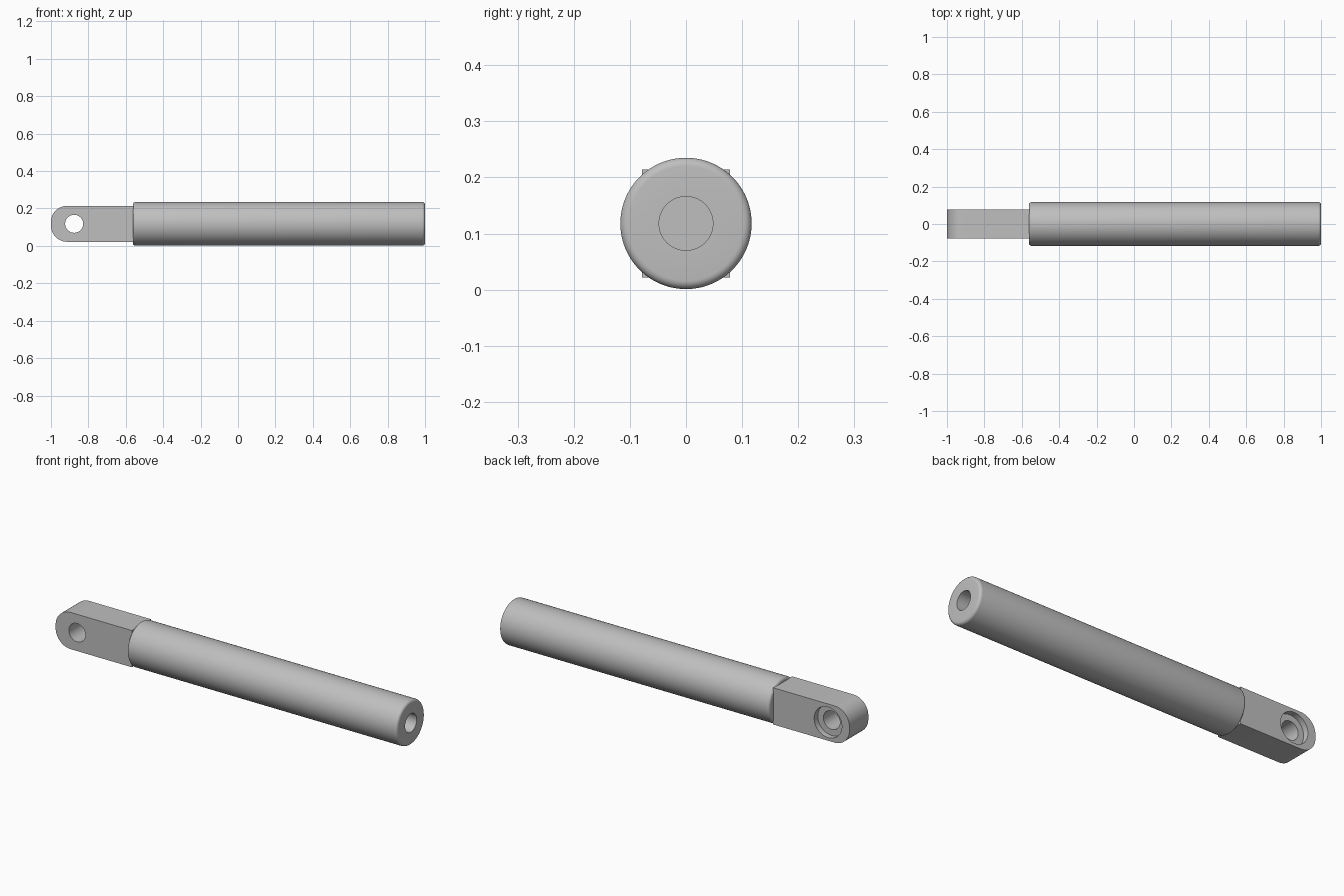
import bpy, bmesh, math
from mathutils import Matrix, Vector

cube = bpy.data.objects.get("Cube")
if cube:
    bpy.data.objects.remove(cube, do_unlink=True)

AXIS_Z = 0.118          # height of the rod axis
JOINT_X = -0.562        # where the barrel meets the eye block
EYE_X = -0.876          # centre of the pin hole

grey = bpy.data.materials.new("plain grey")
grey.use_nodes = True
colour = (0.52, 0.52, 0.52, 1)
grey.diffuse_color = colour
grey.node_tree.nodes["Principled BSDF"].inputs["Base Color"].default_value = colour


def make_object(name, bm):
    bmesh.ops.recalc_face_normals(bm, faces=bm.faces)
    mesh = bpy.data.meshes.new(name)
    bm.to_mesh(mesh)
    bm.free()
    mesh.materials.append(grey)
    obj = bpy.data.objects.new(name, mesh)
    bpy.context.collection.objects.link(obj)
    return obj


def activate(obj):
    bpy.ops.object.select_all(action='DESELECT')
    obj.select_set(True)
    bpy.context.view_layer.objects.active = obj


def lathe(name, profile, steps=96):
    """Spin (x, radius) points around the rod axis."""
    bm = bmesh.new()
    verts = [bm.verts.new((x, 0, AXIS_Z + r)) for x, r in profile]
    edges = [bm.edges.new(pair) for pair in zip(verts, verts[1:])]
    bmesh.ops.spin(bm, geom=verts + edges, cent=(0, 0, AXIS_Z), axis=(1, 0, 0),
                   angle=math.tau, steps=steps)
    bmesh.ops.remove_doubles(bm, verts=bm.verts, dist=1e-5)
    return make_object(name, bm)


def drill(target, radius, y_min, y_max):
    """Cut a round hole along y at the eye centre."""
    bm = bmesh.new()
    place = Matrix.Translation((EYE_X, (y_min + y_max) / 2, AXIS_Z))
    bmesh.ops.create_cone(bm, cap_ends=True, segments=64, radius1=radius, radius2=radius,
                          depth=y_max - y_min,
                          matrix=place @ Matrix.Rotation(math.pi / 2, 4, 'X'))
    cutter = make_object("hole_cutter", bm)
    cutter.hide_render = True
    mod = target.modifiers.new("hole", 'BOOLEAN')
    mod.operation, mod.solver, mod.object = 'DIFFERENCE', 'EXACT', cutter
    activate(target)
    bpy.ops.object.modifier_apply(modifier=mod.name)
    bpy.data.objects.remove(cutter, do_unlink=True)


# Barrel: rounded rims and a blind bore in the +x end
R, FILLET, BORE, BORE_DEPTH = 0.117, 0.015, 0.048, 0.3
arc = [math.radians(a) for a in range(0, 91, 15)]
left_rim = [(JOINT_X + FILLET * (1 - math.sin(a)), R - FILLET * (1 - math.cos(a))) for a in reversed(arc)]
right_rim = [(1 - FILLET * (1 - math.sin(a)), R - FILLET * (1 - math.cos(a))) for a in arc]
barrel = lathe("barrel", [(JOINT_X, 0)] + left_rim + right_rim
               + [(1, BORE), (1 - BORE_DEPTH, BORE), (1 - BORE_DEPTH, 0)])

# Eye block: side profile with a rounded nose, extruded across y
HALF_H, HALF_W, NOSE = 0.096, 0.078, 0.086
bm = bmesh.new()
top = [(-1 + NOSE * (1 - math.cos(t)), HALF_H - NOSE * (1 - math.sin(t)))
       for t in (math.radians(90 * i / 16) for i in range(17))]
top.append((JOINT_X + 0.003, HALF_H))
outline = top + [(x, -z) for x, z in reversed(top)]
face = bm.faces.new([bm.verts.new((x, -HALF_W, AXIS_Z + z)) for x, z in outline])
ext = bmesh.ops.extrude_face_region(bm, geom=[face])
bmesh.ops.translate(bm, vec=Vector((0, 2 * HALF_W, 0)),
                    verts=[g for g in ext["geom"] if isinstance(g, bmesh.types.BMVert)])
eye_block = make_object("eye_block", bm)

# Pin hole right through, with a counterbore on the back
drill(eye_block, 0.048, -0.2, 0.2)
drill(eye_block, 0.08, HALF_W - 0.03, 0.2)

for obj in (barrel, eye_block):
    activate(obj)
    bpy.ops.object.shade_smooth_by_angle(angle=math.radians(30))
